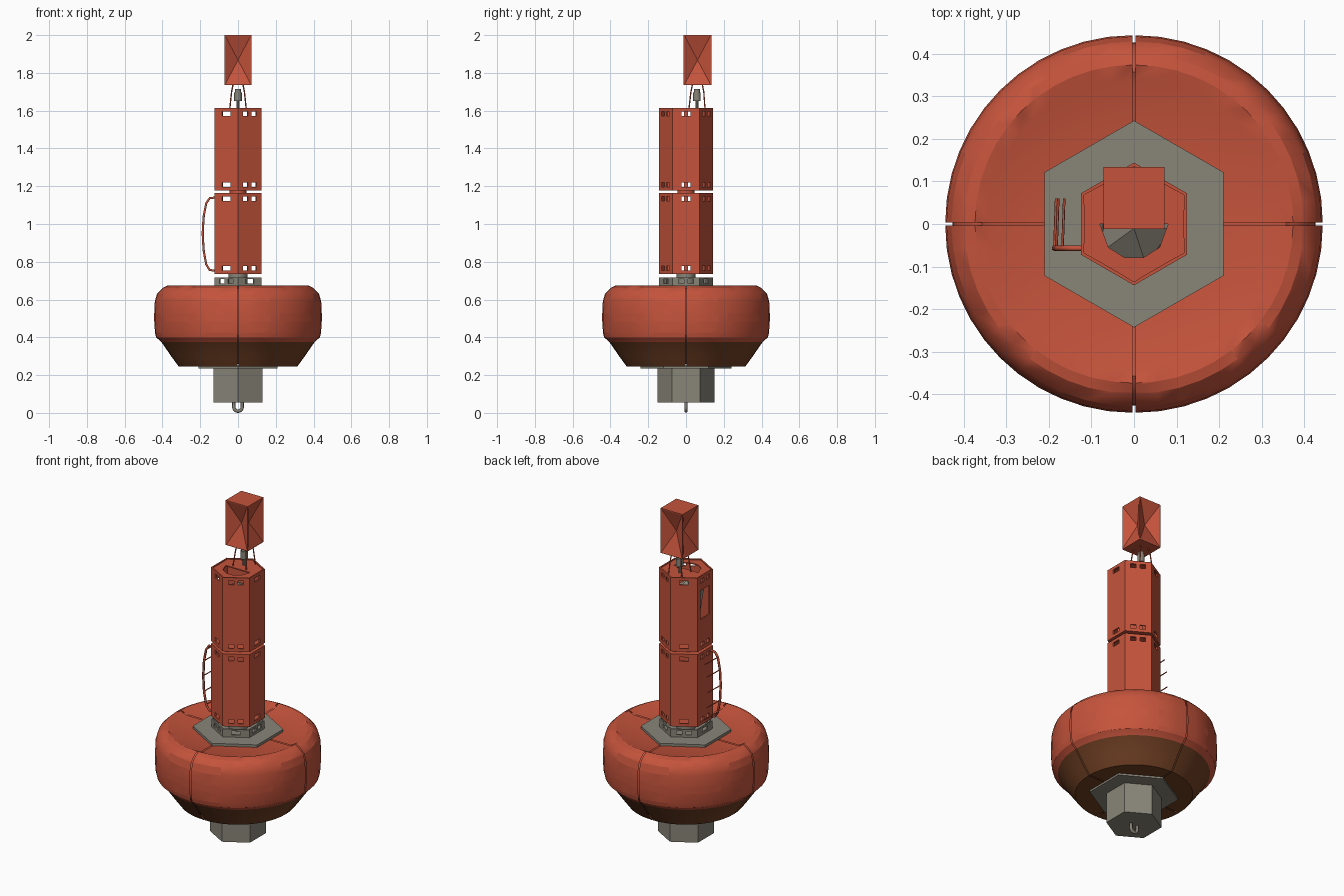
import bpy, bmesh, math
from mathutils import Vector

old = bpy.data.objects.get("Cube")
if old:
    bpy.data.objects.remove(old, do_unlink=True)


def material(name, rgb):
    m = bpy.data.materials.new(name)
    m.use_nodes = True
    m.diffuse_color = (*rgb, 1)
    bsdf = m.node_tree.nodes["Principled BSDF"]
    bsdf.inputs["Base Color"].default_value = (*rgb, 1)
    bsdf.inputs["Roughness"].default_value = 0.7
    return m


RED = material("buoy red", (0.56, 0.088, 0.045))
BROWN = material("antifouling brown", (0.16, 0.05, 0.017))
GREY = material("weathered grey", (0.25, 0.235, 0.19))


def finish(name, bm, *mats, smooth=False):
    mesh = bpy.data.meshes.new(name)
    bm.to_mesh(mesh)
    bm.free()
    ob = bpy.data.objects.new(name, mesh)
    bpy.context.collection.objects.link(ob)
    for m in mats:
        mesh.materials.append(m)
    if smooth:
        bpy.ops.object.select_all(action="DESELECT")
        ob.select_set(True)
        bpy.context.view_layer.objects.active = ob
        bpy.ops.object.shade_smooth_by_angle(angle=math.radians(32))
    return ob


def polar(r, degrees, z):
    a = math.radians(degrees)
    return Vector((r * math.cos(a), r * math.sin(a), z))


def prism(name, r, z0, z1, mat, sides=6, y=0):
    bm = bmesh.new()
    rings = [[bm.verts.new(polar(r, 90 + 360 * k / sides, z) + Vector((0, y, 0)))
              for k in range(sides)] for z in (z0, z1)]
    low, high = rings
    bm.faces.new(low[::-1])
    bm.faces.new(high)
    for k in range(sides):
        n = (k + 1) % sides
        bm.faces.new((low[k], low[n], high[n], high[k]))
    return finish(name, bm, mat, smooth=sides > 6)


def rod(name, points, radius, mat):
    cu = bpy.data.curves.new(name, "CURVE")
    cu.dimensions = "3D"
    cu.bevel_depth = radius
    cu.bevel_resolution = 1
    cu.use_fill_caps = True
    sp = cu.splines.new("POLY")
    sp.points.add(len(points) - 1)
    for p, co in zip(sp.points, points):
        p.co = (*co, 1)
    ob = bpy.data.objects.new(name, cu)
    bpy.context.collection.objects.link(ob)
    cu.materials.append(mat)
    return ob


# Float collar: four lathed quadrants with recessed grips and open seams
PROFILE = [(.12, .245), (.31, .245), (.35, .30), (.402, .375), (.43, .40),
           (.436, .425), (.44, .485), (.44, .525), (.437, .59), (.425, .632),
           (.395, .662), (.37, .674), (.335, .658), (.10, .656)]
ENDS = (0, 1, 2, 9, 10, 11)
SLOTS = {4: ENDS, 6: ENDS, 8: ENDS, 10: (0, 1, 2, 3, 4, 7, 8, 9, 10, 11)}
SLOTS[6] = ENDS + (4, 5, 6, 7)


def lathe(name, start, sweep, steps, shift, shrink, slots):
    bm = bmesh.new()
    grid = [[bm.verts.new(polar(r - shrink, start + sweep * j / steps,
                                z + (shrink if z < .45 else -shrink)) + shift)
             for j in range(steps + 1)] for r, z in PROFILE]
    recess = []
    for i in range(len(PROFILE) - 1):
        for j in range(steps):
            f = bm.faces.new((grid[i][j], grid[i][j + 1],
                              grid[i + 1][j + 1], grid[i + 1][j]))
            f.material_index = 1 if i <= 2 else 0
            if j in slots.get(i, ()):
                recess.append(f)
    if recess:
        bmesh.ops.inset_region(bm, faces=recess, thickness=.005, depth=-.008,
                               use_boundary=False, use_even_offset=True)
    return finish(name, bm, RED, BROWN, smooth=True)


for q in range(4):
    shift = polar(.005, q * 90 + 45, 0)
    lathe("float_quadrant", q * 90, 90, 12, shift, 0, SLOTS)
lathe("float_core", 0, 360, 48, Vector(), .013, {})

# Grey hexagonal spine: lower body and clamp plates
prism("lower_body", .15, .055, .25, GREY)
prism("lower_clamp_plate", .24, .234, .248, GREY)
prism("upper_clamp_plate", .243, .654, .672, GREY)


# Hollow hexagonal tower sections with slot windows near both ends
def hex_shell(name, r, z0, z1, mat, rows, double_on, door=None):
    bm = bmesh.new()
    half, apothem = r / 2, r * math.cos(math.pi / 6)
    breaks = {z0, z1}
    for a, b in rows + ([door] if door else []):
        breaks |= {a, b}
    zs = sorted(breaks)
    for k in range(6):
        out, side = polar(1, 60 * k, 0), polar(1, 60 * k + 90, 0)
        if k % 2 == double_on:
            us, holes = [-half, -.041, -.011, .011, .041, half], (1, 3)
        else:
            us, holes = [-half, -.025, .025, half], (1,)
        for a, b in zip(zs, zs[1:]):
            for c in range(len(us) - 1):
                mid = (a + b) / 2
                if c in holes and any(lo < mid < hi for lo, hi in rows):
                    continue
                if door and k == 3 and 0 < c < 4 and door[0] < mid < door[1]:
                    continue
                pts = [(us[c], a), (us[c + 1], a), (us[c + 1], b), (us[c], b)]
                bm.faces.new([bm.verts.new(out * apothem + side * u + Vector((0, 0, z)))
                              for u, z in pts])
    bmesh.ops.remove_doubles(bm, verts=bm.verts, dist=.0005)
    ob = finish(name, bm, mat)
    mod = ob.modifiers.new("wall", "SOLIDIFY")
    mod.thickness = .008
    mod.offset = -1
    return ob


def end_rows(z0, z1):
    return [(z0 + .018, z0 + .042), (z1 - .042, z1 - .018)]


hex_shell("tower_base_ring", .143, .668, .718, GREY, [(.686, .708)], 0)
hex_shell("lower_tower", .144, .735, 1.163, RED, end_rows(.735, 1.163), 1)
hex_shell("upper_tower", .144, 1.178, 1.614, RED, end_rows(1.178, 1.614), 1, (1.36, 1.53))
for z0, z1 in ((.735, .741), (1.157, 1.163), (1.178, 1.184)):
    prism("tower_bulkhead", .138, z0, z1, RED)
prism("lower_joint", .05, .668, .737, GREY, 12)
prism("middle_joint", .045, 1.16, 1.18, RED, 12)

# Tower lid: rear half plus a front half with a service opening
bm = bmesh.new()
A, H, Z = .118, .068, 1.609
rear = [(A, 0), (A, H), (0, .136), (-A, H), (-A, 0), (-.08, 0), (.08, 0)]
front = [(-A, 0), (-A, -H), (0, -.136), (A, -H), (A, 0), (.08, 0), (.06, -.055),
         (.022, -.079), (-.022, -.079), (-.06, -.055), (-.08, 0)]
for outline in (rear, front):
    bm.faces.new([bm.verts.new((x, y, Z)) for x, y in outline])
lid = finish("tower_lid", bm, RED)
lid.modifiers.new("sheet", "SOLIDIFY").thickness = .006

# Equipment body inside the upper tower
bm = bmesh.new()
bmesh.ops.create_icosphere(bm, subdivisions=1, radius=.1)
for v in bm.verts:
    v.co = v.co + Vector((0, -.01, 1.44))
finish("inner_equipment", bm, GREY)

# Lamp and four slanted legs carrying the top mark
prism("lamp_body", .02, 1.65, 1.695, GREY, 12, .058)
prism("lamp_cap", .016, 1.695, 1.714, GREY, 12, .058)
prism("lamp_stem", .008, 1.605, 1.65, GREY, 8, .058)
for sx in (-1, 1):
    for sy in (-1, 1):
        rod("top_mark_leg", [(sx * .044, .058 + sy * .043, 1.605),
                             (sx * .034, .06 + sy * .034, 1.70),
                             (sx * .026, .06 + sy * .026, 1.74)], .0035, RED)

# Radar reflector box with pyramids sunk into its sides
bm = bmesh.new()
bmesh.ops.create_cube(bm, size=1)
for v in bm.verts:
    v.co = Vector((v.co.x * .144, v.co.y * .146 + .061, v.co.z * .264 + 1.868))
bm.normal_update()
sides = [f for f in bm.faces if abs(f.normal.z) < .5]
bmesh.ops.inset_individual(bm, faces=sides, thickness=.007)
bmesh.ops.poke(bm, faces=sides, offset=-.045)
finish("radar_reflector", bm, RED)

# Bowed climbing rail with rungs
rail = [(-.12, 1.14), (-.15, 1.137), (-.168, 1.11), (-.182, 1.04), (-.187, .95),
        (-.182, .86), (-.168, .785), (-.15, .757), (-.12, .752)]
rod("ladder_rail", [(x, -.057, z) for x, z in rail], .0065, RED)
for x, z in rail[2:7]:
    rod("ladder_rung", [(x, -.057, z), (x + .004, .06, z)], .003, RED)

# Mooring eye below the body
eye = [Vector((.022, 0, .06))]
eye += [polar(.022, -18 * k, 0) for k in range(11)]
eye = [eye[0]] + [Vector((p.x, 0, p.y + .031)) for p in eye[1:]] + [Vector((-.022, 0, .06))]
rod("mooring_eye", eye, .009, GREY)
